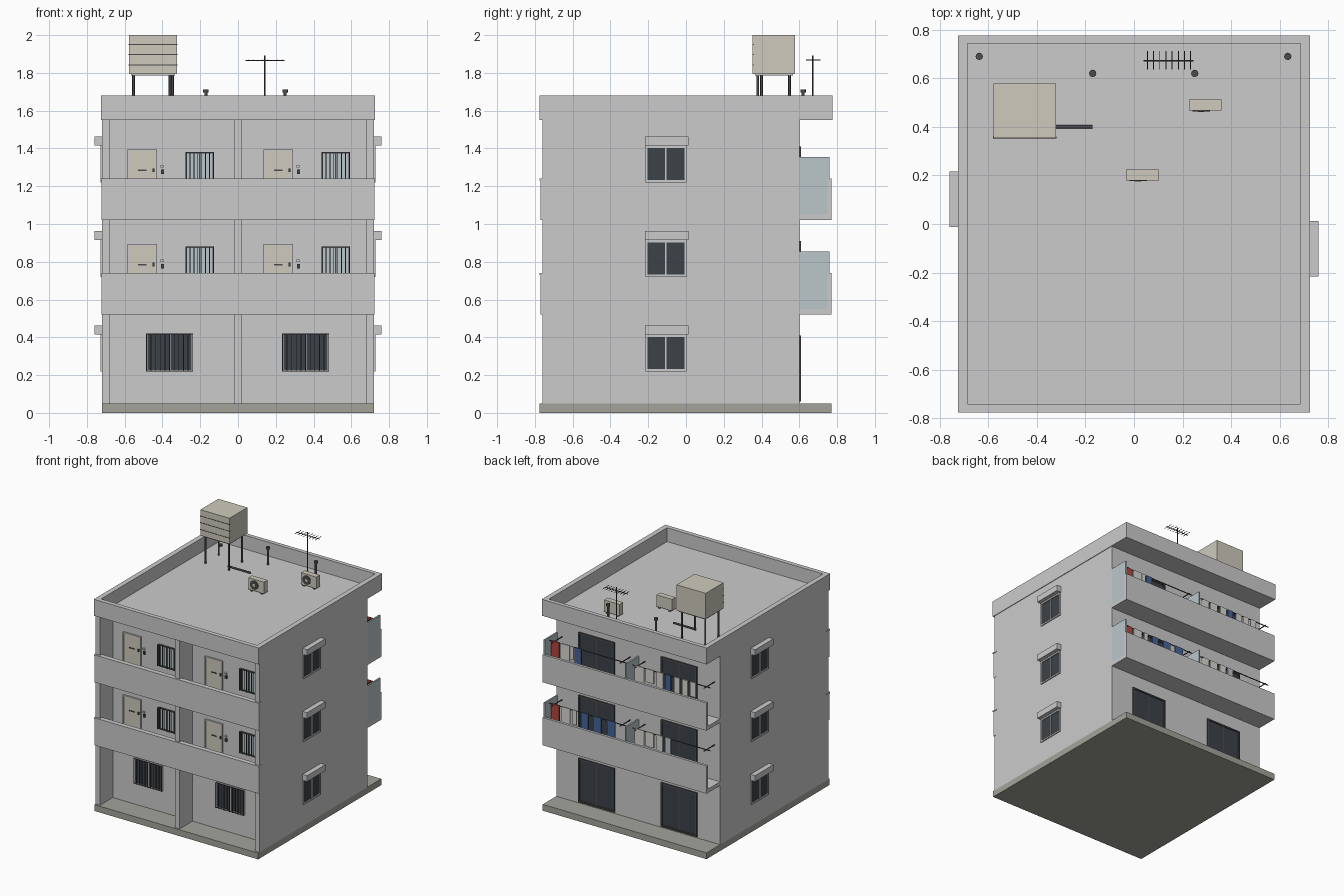
import bpy, bmesh, math
from mathutils import Matrix, Vector

if "Cube" in bpy.data.objects:
    bpy.data.objects.remove(bpy.data.objects["Cube"])

CREAM = ("cream", (0.62, 0.59, 0.51, 1))
DARK = ("dark_glass", (0.045, 0.055, 0.065, 1))
PALE = ("pale_glass", (0.50, 0.57, 0.60, 1))
METAL = ("dark_metal", (0.07, 0.07, 0.075, 1))
STONE = ("plinth_stone", (0.37, 0.37, 0.33, 1))
RED = ("red_cloth", (0.45, 0.06, 0.05, 1))
BLUE = ("blue_cloth", (0.06, 0.13, 0.32, 1))
WHITE = ("white_cloth", (0.70, 0.69, 0.65, 1))


def finish(name, bm, col):
    me = bpy.data.meshes.new(name)
    bm.to_mesh(me)
    bm.free()
    ob = bpy.data.objects.new(name, me)
    bpy.context.collection.objects.link(ob)
    if col:
        m = bpy.data.materials.get(col[0]) or bpy.data.materials.new(col[0])
        m.diffuse_color = col[1]
        m.use_nodes = True
        m.node_tree.nodes["Principled BSDF"].inputs["Base Color"].default_value = m.diffuse_color
        me.materials.append(m)
    return ob


def boxes(name, items, col=None, turn=0):
    """Join boxes (x0, x1, y0, y1, z0, z1), turned about z in degrees."""
    bm = bmesh.new()
    r = Matrix.Rotation(math.radians(turn), 4, 'Z')
    for x0, x1, y0, y1, z0, z1 in items:
        m = Matrix.Translation(((x0 + x1) / 2, (y0 + y1) / 2, (z0 + z1) / 2))
        s = Matrix.Diagonal((abs(x1 - x0), abs(y1 - y0), abs(z1 - z0), 1))
        bmesh.ops.create_cube(bm, size=1, matrix=r @ m @ s)
    return finish(name, bm, col)


def rods(name, items, col=METAL, sides=12):
    """Join cylinders (start, end, radius)."""
    bm = bmesh.new()
    for a, b, rad in items:
        a, b = Vector(a), Vector(b)
        d = b - a
        m = Matrix.Translation((a + b) / 2) @ d.to_track_quat('Z', 'Y').to_matrix().to_4x4()
        bmesh.ops.create_cone(bm, cap_ends=True, segments=sides, radius1=rad,
                              radius2=rad, depth=d.length, matrix=m)
    ob = finish(name, bm, col)
    bpy.context.view_layer.objects.active = ob
    ob.select_set(True)
    bpy.ops.object.shade_smooth_by_angle(angle=math.radians(40))
    ob.select_set(False)
    return ob


def frame(x0, x1, z0, z1, wall, out, w):
    """Four bars around an opening, facing -y."""
    y0, y1 = wall - out, wall + 0.005
    return [(x0, x0 + w, y0, y1, z0, z1), (x1 - w, x1, y0, y1, z0, z1),
            (x0 + w, x1 - w, y0, y1, z0, z0 + w), (x0 + w, x1 - w, y0, y1, z1 - w, z1)]


def window(name, x0, x1, z0, z1, wall, turn=0, glass=DARK, bars=0, fcol=None):
    w = 0.012 if not bars else 0.006
    fr = frame(x0, x1, z0, z1, wall, 0.01, w)
    xm = (x0 + x1) / 2
    fr.append((xm - 0.004, xm + 0.004, wall - 0.007, wall, z0 + w, z1 - w))
    boxes(name + "_frame", fr, fcol, turn)
    boxes(name + "_glass", [(x0 + w, x1 - w, wall - 0.003, wall + 0.005, z0 + w, z1 - w)], glass, turn)
    if bars:
        step = (x1 - x0) / bars
        boxes(name + "_bars", [(x0 + i * step - 0.002, x0 + i * step + 0.002, wall - 0.018, wall - 0.013, z0, z1)
                               for i in range(bars + 1)]
              + [(x0, x1, wall - 0.014, wall - 0.009, z, z + 0.005) for z in (z0, z1 - 0.005)], METAL, turn)


# Main masses
boxes("plinth", [(-0.72, 0.72, -0.775, 0.77, 0, 0.05)], STONE)
boxes("building_core", [(-0.72, 0.72, -0.6, 0.6, 0.05, 1.56)])
boxes("front_fins", [(a, b, -0.76, -0.6, 0.05, 1.56) for a, b in
                     ((-0.72, -0.68), (-0.02, 0.02), (0.68, 0.72))])
boxes("roof_slab", [(-0.71, 0.71, -0.76, 0.76, 1.55, 1.57)])
boxes("roof_parapet", [(-0.725, 0.725, -0.775, -0.74, 1.55, 1.68), (-0.725, 0.725, 0.743, 0.775, 1.55, 1.68),
                       (-0.725, -0.685, -0.74, 0.743, 1.55, 1.68), (0.685, 0.725, -0.74, 0.743, 1.55, 1.68)])

# Upper floors: corridors at the front, balconies at the back
for n, f in enumerate((0.52, 1.02)):
    t = f"floor{n + 2}_"
    boxes(t + "corridor", [(-0.72, 0.72, -0.76, -0.6, f, f + 0.03)])
    boxes(t + "corridor_parapet", [(-0.722, 0.722, -0.77, -0.74, f, f + 0.21),
                                   (-0.725, 0.725, -0.775, -0.737, f + 0.21, f + 0.22)])
    boxes(t + "balcony_slab", [(-0.72, 0.72, 0.6, 0.765, f, f + 0.03)])
    boxes(t + "balcony_parapet", [(-0.72, 0.72, 0.75, 0.77, f, f + 0.22)])
    boxes(t + "balcony_screens", [(x - 0.006, x + 0.006, 0.6, 0.76, f + 0.03, f + 0.335)
                                  for x in (0, 0.714)], PALE)
    for k, dx in enumerate((0, 0.72)):
        u = f"{t}flat{k + 1}_"
        # Entrance door with fittings
        x0, x1, z0, z1 = -0.585 + dx, -0.43 + dx, f + 0.03, f + 0.375
        boxes(u + "door_frame", frame(x0, x1, z0 - 0.008, z1, -0.6, 0.012, 0.008))
        boxes(u + "door", [(x0 + 0.008, x1 - 0.008, -0.607, -0.6, z0, z1 - 0.008)], CREAM)
        boxes(u + "door_fittings", [(x0 + 0.055, x0 + 0.1, -0.611, -0.605, f + 0.26, f + 0.268),
                                    (x1 - 0.022, x1 - 0.012, -0.618, -0.605, f + 0.255, f + 0.275),
                                    (-0.408 + dx, -0.393 + dx, -0.612, -0.6, f + 0.245, f + 0.268)], METAL)
        boxes(u + "door_light", [(-0.41 + dx, -0.395 + dx, -0.612, -0.6, f + 0.28, f + 0.292)], WHITE)
        window(u + "corridor_window", -0.275 + dx, -0.13 + dx, f + 0.19, f + 0.36, -0.6, 0, PALE, 7, METAL)

# Ground floor barred windows
for k, dx in enumerate((0, 0.72)):
    window(f"ground_window{k + 1}", -0.485 + dx, -0.24 + dx, 0.22, 0.42, -0.6, 0, DARK, 10)

# Side windows with hoods, and sliding doors at the back
for n in range(3):
    b = 0.5 * n
    for side, turn in (("right", 90), ("left", -90)):
        window(f"{side}_window{n + 1}", -0.215, 0.003, 0.22 + b, 0.415 + b, -0.718, turn)
        boxes(f"{side}_hood{n + 1}", [(-0.217, 0.012, -0.76, -0.715, 0.415 + b, 0.463 + b)], None, turn)
    for k, x in enumerate((-0.52, 0.205)):
        window(f"sliding_door{n + 1}_{k + 1}", x, x + 0.315, 0.06 + b, 0.41 + b, -0.6, 180, DARK, 0, METAL)

# Laundry: poles with wall brackets, and hanging clothes as (x, width, drop, colour)
laundry = {
    1.335: [(0.65, .07, .14, RED), (0.565, .08, .12, WHITE), (0.505, .03, .10, WHITE), (0.45, .055, .12, BLUE),
            (-0.09, .08, .12, WHITE), (-0.18, .07, .10, WHITE), (-0.27, .06, .12, WHITE),
            (-0.34, .05, .12, BLUE), (-0.42, .05, .13, WHITE), (-0.49, .05, .12, WHITE), (-0.56, .05, .11, WHITE)],
    0.835: [(0.65, .07, .13, RED), (0.56, .08, .12, WHITE), (0.48, .035, .11, WHITE), (0.39, .06, .13, BLUE),
            (0.28, .07, .12, BLUE), (0.16, .07, .13, BLUE),
            (-0.09, .08, .12, WHITE), (-0.18, .07, .11, WHITE), (-0.265, .06, .12, WHITE), (-0.34, .05, .12, PALE)],
}
for z, clothes in laundry.items():
    items = []
    for a, b in ((-0.71, -0.03), (0.03, 0.7)):
        items.append(((a, 0.71, z), (b, 0.71, z), 0.004))
        items += [((x, 0.6, z - 0.006), (x, 0.73, z - 0.006), 0.004) for x in (a + 0.04, b - 0.03)]
    rods(f"laundry_pole_{int(z)}", items, METAL, 8)
    for i, (x, w, d, c) in enumerate(clothes):
        boxes(f"clothing_{int(z)}_{i}", [(x - w / 2, x + w / 2, 0.705, 0.715, z - d, z + 0.005)], c)

# Water tank on legs with its pipe
boxes("water_tank", [(-0.578, -0.322, 0.353, 0.578, 1.795, 2.0)], CREAM)
boxes("tank_seams", [(-0.58, -0.32, 0.351, 0.36, z, z + 0.004) for z in (1.84, 1.895, 1.948)], METAL)
boxes("tank_base", [(-0.567, -0.333, 0.365, 0.567, 1.785, 1.797)])
rods("tank_legs", [((x, y, 1.565), (x, y, 1.79), 0.007) for x in (-0.553, -0.347) for y in (0.38, 0.548)])
rods("tank_pipe", [((-0.36, 0.4, 1.59), (-0.36, 0.4, 1.79), 0.007), ((-0.367, 0.4, 1.59), (-0.17, 0.4, 1.59), 0.007)])

# Roof vents and drains
rods("roof_vents", [i for x in (-0.17, 0.25) for i in
                    (((x, 0.62, 1.565), (x, 0.62, 1.7), 0.008), ((x, 0.62, 1.695), (x, 0.62, 1.712), 0.015))])
rods("roof_drains", [((x, 0.69, 1.565), (x, 0.69, 1.582), 0.015) for x in (-0.637, 0.633)])

# Antenna
rods("antenna", [((0.142, 0.672, 1.565), (0.142, 0.672, 1.892), 0.004),
                 ((0.04, 0.672, 1.865), (0.245, 0.672, 1.865), 0.003)]
     + [((0.055 + 0.0255 * i, 0.635, 1.868), (0.055 + 0.0255 * i, 0.712, 1.868), 0.002) for i in range(8)],
     METAL, 8)

# Air conditioner units
for k, (x, y) in enumerate(((-0.033, 0.18), (0.226, 0.467))):
    boxes(f"ac_unit{k + 1}", [(x, x + 0.135, y, y + 0.045, 1.58, 1.672)], CREAM)
    boxes(f"ac_feet{k + 1}", [(x + a, x + a + 0.015, y, y + 0.045, 1.565, 1.58) for a in (0.015, 0.105)], METAL)
    c = (x + 0.05, y + 0.002, 1.626)
    rods(f"ac_fan{k + 1}", [(c, (c[0], y - 0.004, c[2]), 0.036)], METAL, 20)
    rods(f"ac_hub{k + 1}", [(c, (c[0], y - 0.006, c[2]), 0.012)], CREAM, 12)
